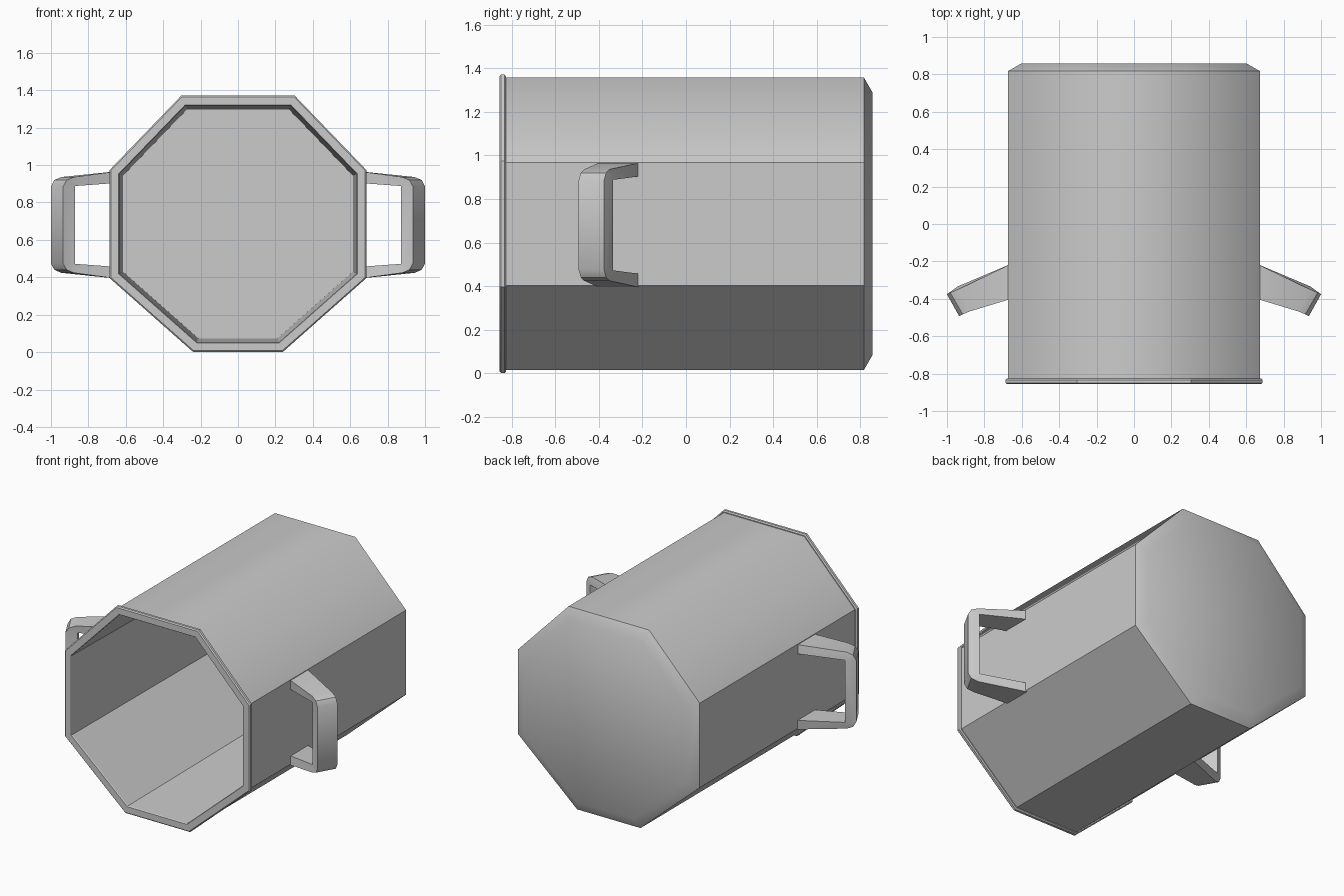
import bpy, bmesh
from math import radians
from mathutils import Vector

if "Cube" in bpy.data.objects:
    bpy.data.objects.remove(bpy.data.objects["Cube"])


def make_object(name, bm):
    bmesh.ops.remove_doubles(bm, verts=bm.verts, dist=0.0005)
    bmesh.ops.recalc_face_normals(bm, faces=bm.faces)
    mesh = bpy.data.meshes.new(name)
    bm.to_mesh(mesh)
    bm.free()
    obj = bpy.data.objects.new(name, mesh)
    bpy.context.collection.objects.link(obj)
    return obj


def loft(bm, rings):
    """Skin a list of equal-length rings and cap both ends."""
    rows = [[bm.verts.new(p) for p in ring] for ring in rings]
    n = len(rows[0])
    for a, b in zip(rows, rows[1:]):
        for i in range(n):
            j = (i + 1) % n
            bm.faces.new((a[i], a[j], b[j], b[i]))
    bm.faces.new(rows[0])
    bm.faces.new(rows[-1])


# Octagonal cross-section in x, z (counter-clockwise)
half = [(0.235, 0.014), (0.674, 0.402), (0.674, 0.968), (0.298, 1.358)]
octagon = [Vector(p) for p in half + [(-x, z) for x, z in reversed(half)]]


def ring(offset, y):
    pts = []
    for i, v in enumerate(octagon):
        d1 = (v - octagon[i - 1]).normalized()
        d2 = (octagon[(i + 1) % 8] - v).normalized()
        n1, n2 = Vector((d1.y, -d1.x)), Vector((d2.y, -d2.x))
        p = v + (n1 + n2) * (offset / (1 + n1.dot(n2)))
        pts.append((p.x, y, p.y))
    return pts


# Pot body: inner floor, tapered inner wall, rolled rim, outer wall, chamfered base
profile = [(-0.06, 0.81), (-0.04, -0.85), (-0.036, -0.856), (0.006, -0.856),
           (0.013, -0.849), (0.013, -0.833), (0.006, -0.826), (0, -0.826),
           (0, 0.817), (-0.07, 0.857)]
bm = bmesh.new()
loft(bm, [ring(o, y) for o, y in profile])
body = make_object("pot_body", bm)
mesh = body.data
mesh.shade_smooth()
mesh.set_sharp_from_angle(angle=radians(30))
# Soft shading over the two upper outer edges
for e in mesh.edges:
    a, b = (mesh.vertices[i].co for i in e.vertices)
    if abs(a.y - b.y) > 1.6 and a.z > 1.34 and b.z > 1.34:
        e.use_edge_sharp = False

# Handles: bent flat bar, sections ordered outer back, outer front, inner front, inner back
MID = 0.68
upper = [
    [(0.655, -0.212, 0.286), (0.655, -0.40, 0.286), (0.655, -0.40, 0.224), (0.655, -0.212, 0.224)],
    [(0.945, -0.352, 0.256), (0.878, -0.467, 0.256), (0.872, -0.456, 0.208), (0.945, -0.335, 0.208)],
    [(0.982, -0.367, 0.24), (0.916, -0.483, 0.24), (0.872, -0.456, 0.208), (0.945, -0.335, 0.208)],
    [(1.0, -0.376, 0.206), (0.935, -0.493, 0.206), (0.872, -0.456, 0.208), (0.945, -0.335, 0.208)],
]
sections = [(s, 1) for s in upper] + [(s, -1) for s in reversed(upper)]
for side, name in ((1, "right_handle"), (-1, "left_handle")):
    bm = bmesh.new()
    loft(bm, [[(side * x, y, MID + k * z) for x, y, z in s] for s, k in sections])
    bmesh.ops.dissolve_degenerate(bm, edges=bm.edges, dist=0.0005)
    handle = make_object(name, bm)
    handle.data.shade_smooth()
    handle.data.set_sharp_from_angle(angle=radians(35))
